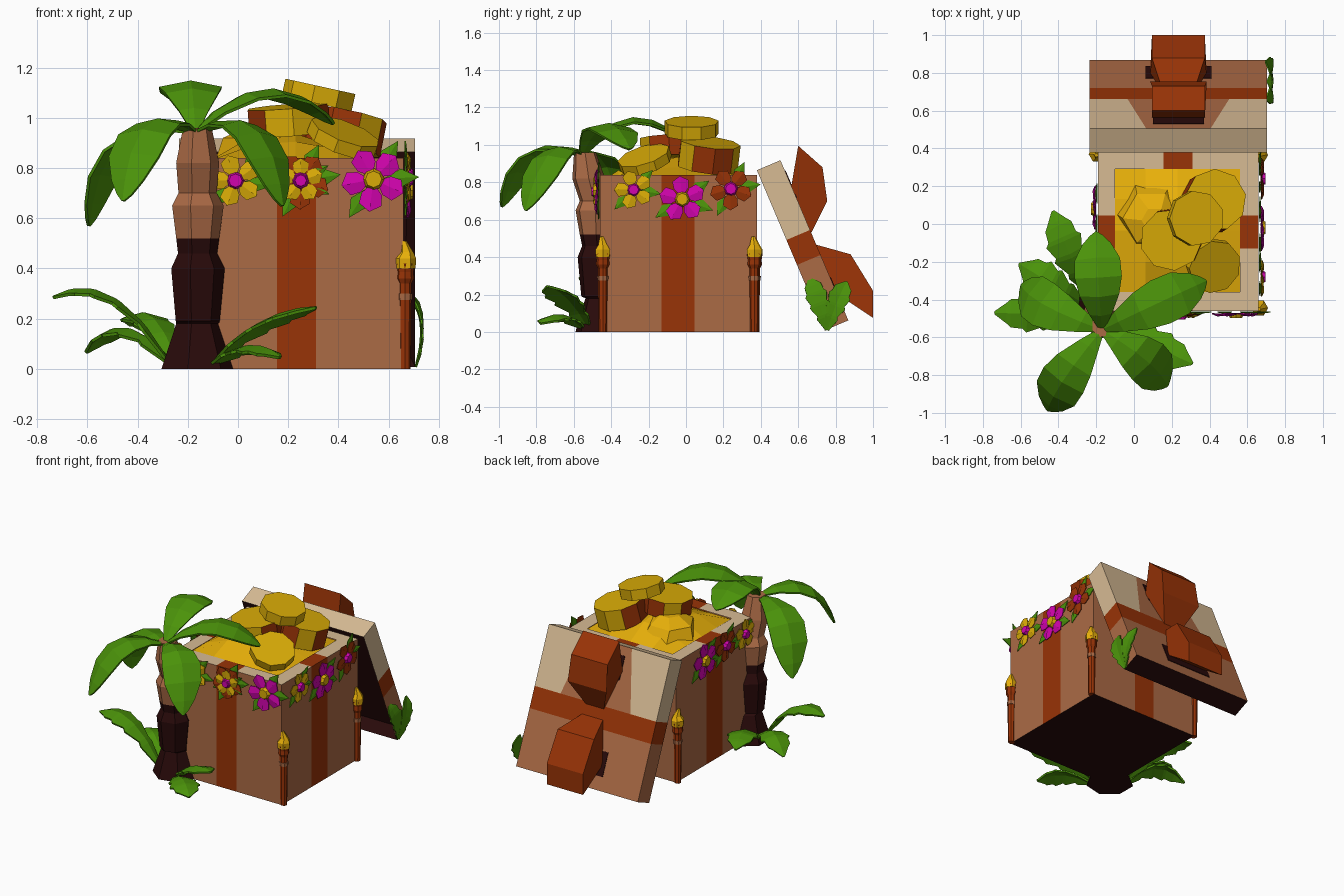
import bpy, bmesh, math, random
from mathutils import Vector as V, Matrix

if "Cube" in bpy.data.objects:
    bpy.data.objects.remove(bpy.data.objects["Cube"])
random.seed(3)

COLS = {"cream": (.68, .495, .295), "brown": (.41, .145, .060), "rust": (.315, .033, .002),
        "dark_brown": (.022, .003, .003), "gold": (.69, .405, .002), "bright_gold": (.83, .445, .003),
        "magenta": (.64, .001, .42), "green": (.070, .29, .003)}
MATS = {}
for n, c in COLS.items():
    MATS[n] = bpy.data.materials.new(n)
    MATS[n].diffuse_color = (*c, 1)


def finish(name, bm, mats, rule=None, solid=0, normals=True):
    """Turn a bmesh into an object; rule(face) gives the material slot."""
    if normals:
        bmesh.ops.recalc_face_normals(bm, faces=bm.faces[:])
    bm.normal_update()
    bm.faces.index_update()
    if rule:
        for f in bm.faces:
            f.material_index = rule(f)
    me = bpy.data.meshes.new(name)
    bm.to_mesh(me)
    bm.free()
    for m in mats:
        me.materials.append(MATS[m])
    ob = bpy.data.objects.new(name, me)
    bpy.context.collection.objects.link(ob)
    if solid:
        md = ob.modifiers.new("thickness", 'SOLIDIFY')
        md.thickness = solid
    return ob


def box_bm(x0, x1, y0, y1, z0, z1):
    bm = bmesh.new()
    bmesh.ops.create_cube(bm, size=1)
    for v in bm.verts:
        v.co = V(((x0 + x1) / 2 + v.co.x * (x1 - x0), (y0 + y1) / 2 + v.co.y * (y1 - y0),
                  (z0 + z1) / 2 + v.co.z * (z1 - z0)))
    return bm


def cut(bm, co, no):
    bmesh.ops.bisect_plane(bm, geom=bm.verts[:] + bm.edges[:] + bm.faces[:],
                           plane_co=co, plane_no=no, dist=1e-5)


def loft(bm, rings):
    rs = [[bm.verts.new(p) for p in r] for r in rings]
    n = len(rs[0])
    for a, b in zip(rs, rs[1:]):
        for i in range(n):
            bm.faces.new((a[i], a[(i + 1) % n], b[(i + 1) % n], b[i]))
    bm.faces.new(rs[0])
    bm.faces.new(rs[-1])


def lathe(name, prof, sides, mats, rule=None):
    """prof: (x, y, z, radius) for each ring."""
    bm = bmesh.new()
    ang = [2 * math.pi * i / sides for i in range(sides)]
    loft(bm, [[(x + r * math.cos(a), y + r * math.sin(a), z) for a in ang] for x, y, z, r in prof])
    return finish(name, bm, mats, rule)


# Gift box with ribbon stripes, cream rim and open top
bm = box_bm(-.19, .66, -.46, .38, 0, .84)
for x in (-.1, .155, .31, .56):
    cut(bm, (x, 0, 0), (1, 0, 0))
for y in (-.36, -.13, .045, .29):
    cut(bm, (0, y, 0), (0, 1, 0))


def in_cavity(f):
    c = f.calc_center_median()
    return f.normal.z > .9 and -.1 < c.x < .56 and -.36 < c.y < .29


def box_rule(f):
    c = f.calc_center_median()
    sx, sy = .155 < c.x < .31, -.13 < c.y < .045
    if f.normal.z < -.9:
        return 3
    if abs(f.normal.z) > .9:
        return 2 if sx or sy else 0
    return 2 if (sx if abs(f.normal.y) > .9 else sy) else 1


bm.normal_update()
bmesh.ops.delete(bm, geom=[f for f in bm.faces if in_cavity(f)], context='FACES')
finish("gift_box", bm, ["cream", "brown", "rust", "dark_brown"], box_rule, normals=False)

# Lid leaning at the back: local x, v down the slope, w outward
D, N, O = V((0, .39, -.92)).normalized(), V((0, .92, .39)).normalized(), V((0, .505, .918))
LID = Matrix((V((1, 0, 0)), D, N)).transposed()
XC = .235
bm = box_bm(-.235, .705, 0, .93, -.137, 0)
for v in (.405, .55):
    cut(bm, (0, v, 0), (0, 1, 0))
for x in (.155, .31):
    cut(bm, (x, 0, 0), (1, 0, 0))
for s in (-1, 1):
    cut(bm, (XC + s * .17, 0, 0), (s * .405, -.10, 0))
inner = [f for f in bm.faces if f.normal.z < -.9]
bmesh.ops.inset_region(bm, faces=inner, thickness=.035, depth=-.08)


def lid_rule(f):
    c, n = f.calc_center_median(), f.normal
    if c.z < -.08 or n.z < -.5 or n.y > .9:
        return 3
    if .405 < c.y < .55 and abs(n.y) < .9:
        return 2
    if n.z > .9:
        return 0 if c.y < .405 and abs(c.x - XC) > .17 + .247 * c.y else 1
    return 0 if c.y < .405 else 1


lid = finish("lid", bm, ["cream", "brown", "rust", "dark_brown"], lid_rule)
lid.matrix_world = Matrix.Translation(O) @ LID.to_4x4()

# Dark painted patches under the bow
for x0, x1, v0, v1 in ((.10, .37, .06, .22), (.06, .41, .68, .84)):
    p = finish("bow_patch", box_bm(x0, x1, v0, v1, 0, .004), ["dark_brown"])
    p.matrix_world = lid.matrix_world

# Bow loops: side profile (y, z, half width)
for prof in ([(.60, .995, .14), (.73, .88, .14), (.755, .70, .15), (.67, .53, .07), (.56, .76, .14)],
             [(.665, .475, .07), (.88, .415, .14), (1.0, .22, .14), (1.0, .075, .14), (.79, .215, .15)]):
    bm = bmesh.new()
    loft(bm, [[(XC + s * w, y, z) for y, z, w in prof] for s in (-1, 1)])
    finish("bow_loop", bm, ["rust"])

# Gold heap filling the opening, with a faceted nugget on its back left
bm = bmesh.new()
bmesh.ops.create_grid(bm, x_segments=4, y_segments=4, size=1)
for v in bm.verts:
    edge = max(abs(v.co.x), abs(v.co.y)) > .95
    x, y = .23 + v.co.x * .34, -.035 + v.co.y * .335
    z = .83 if edge else .845 + .10 * max(0, 1 - math.hypot(x - .16, y + .02) / .42) + random.uniform(-.01, .02)
    v.co = V((x, y, z))
finish("gold_heap", bm, ["bright_gold"])
lathe("gold_nugget", [(.10, .05, .83, .19), (.09, .03, .92, .15), (.11, .02, .965, .07)], 6, ["bright_gold"])

# Big loose coins: centre, normal, radius, thickness, rust-edged
for c, n, r, t, red in (((.325, .03, 1.09), (.22, 0, 1), .147, .07, 0),
                        ((.20, -.08, .99), (-.08, -.06, 1), .165, .11, 1),
                        ((.42, .12, .945), (.2, .12, 1), .165, .14, 1),
                        ((.42, -.22, .92), (.34, -.28, .9), .145, .055, 0)):
    bm = bmesh.new()
    bmesh.ops.create_cone(bm, cap_ends=True, segments=9, radius1=r, radius2=r, depth=t)
    bm.transform(Matrix.Translation(c) @ V(n).to_track_quat('Z', 'Y').to_matrix().to_4x4())
    finish("coin", bm, ["gold", "rust"],
           lambda f: int(red and abs(f.normal.z) < .6 and (f.index // 2) % 2 == 0))

# Palm trunk: stacked flaring segments
PX = -.165
lathe("palm_trunk", [(PX, -.44, 0, .155), (PX, -.45, .18, .09), (PX, -.47, .19, .092),
                     (PX, -.47, .40, .112), (PX, -.475, .46, .082), (PX, -.48, .52, .09),
                     (PX, -.485, .65, .108), (PX, -.49, .70, .08), (PX, -.52, .82, .09),
                     (PX, -.54, .96, .06)], 7, ["dark_brown", "brown"],
      lambda f: int(f.calc_center_median().z > .52))


def leaf(name, base, ctrl, tip, prof, fold=.25, solid=.012, side=None):
    """Curved folded leaf along a quadratic curve; prof lists (t, half width)."""
    a, b, c = V(base), V(ctrl), V(tip)
    side = V(side) if side else (c - a).cross(V((0, 0, 1))).normalized()
    bm, rows = bmesh.new(), []
    for t, w in prof:
        p = a * (1 - t) ** 2 + b * 2 * t * (1 - t) + c * t * t
        tan = (b - a) * (1 - t) + (c - b) * t
        up = side.cross(tan).normalized()
        rows.append([bm.verts.new(p + side * w * s - up * fold * w * abs(s)) for s in (-1, 0, 1)])
    for r, q in zip(rows, rows[1:]):
        for i in (0, 1):
            bm.faces.new((r[i], r[i + 1], q[i + 1], q[i]))
    finish(name, bm, ["green"], solid=solid)


# Palm fronds
FROND = [(0, .015), (.15, .06), (.35, .105), (.55, .125), (.75, .12), (.9, .075), (.97, .035), (1, .006)]
CROWN = (-.17, -.56, .95)
for ctrl, tip in (((-.19, -.32, 1.29), (-.20, -.04, 1.05)), ((.12, -.42, 1.27), (.385, -.30, .98)),
                  ((.13, -.74, 1.12), (.18, -.86, .65)), ((-.42, -.86, 1.13), (-.46, -.99, .67)),
                  ((-.56, -.42, 1.06), (-.60, -.32, .57))):
    leaf("palm_frond", CROWN, ctrl, tip, FROND, .2)

# Jagged ground leaves around the trunk and beside the lid
FERN = [(0, .015), (.2, .06), (.25, .05), (.42, .09), (.47, .075), (.63, .10), (.68, .08),
        (.82, .075), (.87, .055), (1, .008)]
for base, ctrl, tip in (((-.27, -.47, .03), (-.5, -.48, .42), (-.74, -.47, .29)),
                        ((-.27, -.42, .03), (-.46, -.3, .28), (-.61, -.21, .07)),
                        ((-.24, -.36, .03), (-.36, -.15, .32), (-.43, .07, .18)),
                        ((-.10, -.52, .03), (.08, -.64, .24), (.31, -.74, .25)),
                        ((-.10, -.55, .03), (.06, -.68, .15), (.17, -.78, .05))):
    leaf("ground_leaf", base, ctrl, tip, FERN)
for y, z in ((.66, .29), (.86, .27)):
    leaf("lid_leaf", (.712, .755, .01), (.76, (.755 + y) / 2, .18), (.70, y, z),
         [(t, w * .75) for t, w in FERN], .1, .008, (0, -.75, (y - .755) * 3))

# Torches on three corners
for x, y in ((.665, -.445), (.665, .365), (-.195, .37)):
    lathe("torch_pole", [(x, y, z, r) for z, r in ((0, .022), (.34, .026), (.36, .036), (.385, .034), (.42, .04))],
          8, ["rust"])
    lathe("torch_band", [(x, y, .275, .029), (x, y, .30, .03)], 8, ["brown"])
    lathe("torch_flame", [(x, y, .40, .042), (x, y, .44, .045), (x + .005, y, .465, .028),
                          (x - .004, y - .006, .51, .01)], 6, ["bright_gold"])


# Flowers with leaves: placed on a wall by centre, outward direction and size
def flower(c, out, r, petals, petal, centre, rot=0.0):
    c, out = V(c), V(out)
    sd = V((0, 0, 1)).cross(out)

    def pt(a, d, w, h):
        x, z = math.cos(a) * d - math.sin(a) * w, math.sin(a) * d + math.cos(a) * w
        return c + sd * x + V((0, 0, z)) + out * h

    def blades(name, angles, prof, mat):
        bm = bmesh.new()
        for a in angles:
            mid = [bm.verts.new(pt(a, d * r, 0, h)) for d, w, h in prof]
            for s in (-1, 1):
                e = [bm.verts.new(pt(a, d * r, s * w * r, h - .008)) for d, w, h in prof[1:-1]]
                ring = [mid[0]] + e + [mid[-1]] + mid[-2:0:-1]
                bm.faces.new(ring if s < 0 else ring[::-1])
        finish(name, bm, [mat], solid=.005)

    wide = 1.3 if petals == 5 else 1
    blades("flower_petals", [math.pi / 2 + rot + 2 * math.pi * i / petals for i in range(petals)],
           [(.1, 0, .020), (.45, .24 * wide, .032), (.78, .27 * wide, .034), (1, 0, .022)], petal)
    blades("flower_leaves", [-.45 + rot, math.pi + .5 + rot, .5 + rot],
           [(.3, 0, .014), (.85, .28, .020), (1.4, 0, .014)], "green")
    bm = bmesh.new()
    bmesh.ops.create_cone(bm, cap_ends=True, segments=8, radius1=r * .34, radius2=r * .25, depth=.024)
    bm.transform(Matrix.Translation(c + out * .030) @ out.to_track_quat('Z', 'Y').to_matrix().to_4x4())
    finish("flower_centre", bm, [centre])


F, R, L = (0, -1, 0), (1, 0, 0), (-1, 0, 0)
for c, out, r, n, p, k, a in (
        ((-.01, -.455, .75), F, .105, 5, "gold", "magenta", .3), ((.25, -.455, .75), F, .115, 5, "rust", "magenta", .6),
        ((.25, -.463, .75), F, .09, 5, "gold", "magenta", 0), ((.54, -.455, .755), F, .13, 5, "magenta", "gold", .5),
        ((.655, -.28, .76), R, .105, 5, "gold", "magenta", .3), ((.655, -.02, .71), R, .125, 5, "magenta", "gold", .1),
        ((.655, .24, .765), R, .115, 5, "rust", "magenta", .6), ((-.185, .08, .74), L, .125, 5, "magenta", "gold", .2),
        ((-.185, -.15, .76), L, .11, 5, "rust", "magenta", .4), ((-.185, -.36, .76), L, .105, 5, "gold", "magenta", 0)):
    flower(c, out, r, n, p, k, a)

for m in bpy.data.materials:
    if m.users and not m.is_grease_pencil:
        m.use_nodes = True
        m.node_tree.nodes["Principled BSDF"].inputs["Base Color"].default_value = m.diffuse_color
